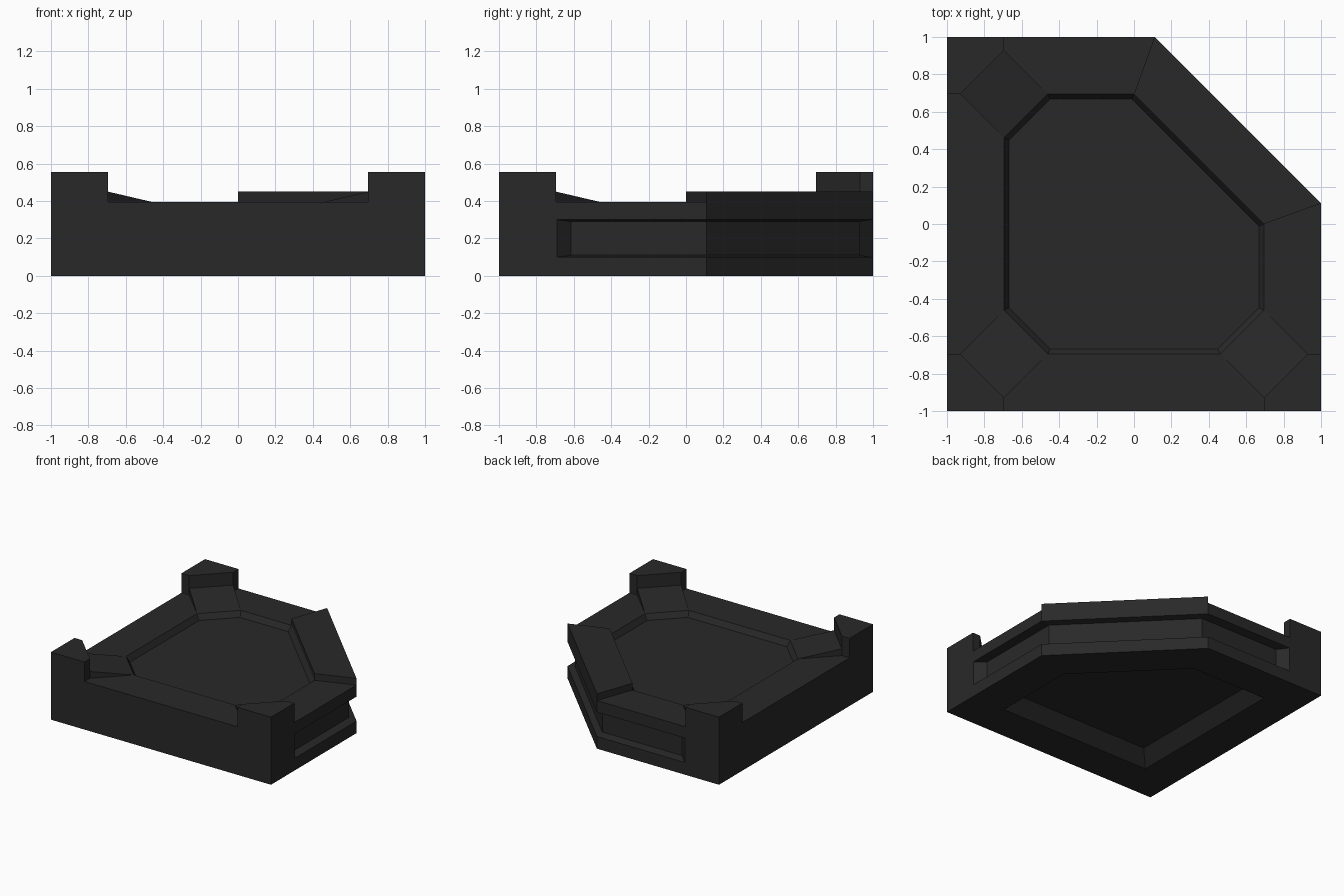
import bpy, bmesh
from mathutils import Vector

if "Cube" in bpy.data.objects:
    bpy.data.objects.remove(bpy.data.objects["Cube"])

mat = bpy.data.materials.new("dark_grey")
mat.diffuse_color = (0.0215, 0.0215, 0.0215, 1)
mat.use_nodes = True
mat.node_tree.nodes["Principled BSDF"].inputs["Base Color"].default_value = mat.diffuse_color


def finish(name, bm):
    bmesh.ops.recalc_face_normals(bm, faces=bm.faces[:])
    me = bpy.data.meshes.new(name)
    bm.to_mesh(me)
    bm.free()
    me.materials.append(mat)
    ob = bpy.data.objects.new(name, me)
    bpy.context.collection.objects.link(ob)
    return ob


def hull(name, pts):
    """Convex solid around the given points."""
    bm = bmesh.new()
    for p in pts:
        bm.verts.new(p)
    bmesh.ops.convex_hull(bm, input=bm.verts[:])
    junk = [v for v in bm.verts if not v.link_faces]
    bmesh.ops.delete(bm, geom=junk, context='VERTS')
    bmesh.ops.dissolve_limit(bm, angle_limit=0.01, verts=bm.verts[:], edges=bm.edges[:])
    return finish(name, bm)


def level(pts, z):
    return [(x, y, z) for x, y in pts]


def prism(name, pts, z0, z1):
    return hull(name, level(pts, z0) + level(pts, z1))


def offset(pts, d):
    """Move a counter-clockwise outline inwards by d."""
    out = []
    for i, p in enumerate(pts):
        p = Vector(p)
        a = (p - Vector(pts[i - 1])).normalized()
        b = (Vector(pts[(i + 1) % len(pts)]) - p).normalized()
        na, nb = Vector((-a.y, a.x)), Vector((-b.y, b.x))
        out.append(tuple(p + (na + nb) * d / (1 + na.dot(nb))))
    return out


def cut(target, cutter):
    m = target.modifiers.new("cut", 'BOOLEAN')
    m.operation, m.solver, m.object = 'DIFFERENCE', 'EXACT', cutter
    cutter.hide_render = True
    bpy.context.view_layer.objects.active = target
    bpy.ops.object.modifier_apply(modifier=m.name)
    bpy.data.objects.remove(cutter)


RIM = 0.395
# square slab with one corner cut off
base = prism("base", [(-1, -1), (1, -1), (1, 0.11), (0.11, 1), (-1, 1)], 0, RIM)

# shallow sloped tray in the top
rim = [(-0.695, -0.46), (-0.46, -0.695), (0.46, -0.695), (0.695, -0.46),
       (0.695, 0), (0, 0.695), (-0.46, 0.695), (-0.695, 0.46)]
cut(base, hull("tray_cutter", level(offset(rim, 0.027), 0.35)
               + level(offset(rim, -0.027), 2 * RIM - 0.35)))

# hollow underside with sloping walls
under = [(-0.695, -0.695), (0.695, -0.695), (0.695, 0), (0, 0.695), (-0.695, 0.695)]
cut(base, hull("underside_cutter", level(offset(under, -0.1), -0.1)
               + level(offset(under, 0.1), 0.1)))

# groove running along right side, cut corner and back
outer = [(1, -0.69), (1, 0.11), (0.11, 1), (-0.69, 1)]
inner = [(0.93, -0.615), (0.93, 0.11), (0.11, 0.93), (-0.615, 0.93)]
bm = bmesh.new()
rings = []
for o, i in zip(outer, inner):
    o, i = Vector(o), Vector(i)
    e = i + (o - i) * 1.5
    rings.append([bm.verts.new(c) for c in ((e.x, e.y, 0.095), (e.x, e.y, 0.305),
                                            (i.x, i.y, 0.29), (i.x, i.y, 0.11))])
for r, s in zip(rings, rings[1:]):
    for k in range(4):
        n = (k + 1) % 4
        bm.faces.new((r[k], r[n], s[n], s[k]))
bm.faces.new(rings[0])
bm.faces.new(rings[-1])
cut(base, finish("groove_cutter", bm))

# raised rim along the cut corner
prism("raised_rim", [(1, 0.11), (0.11, 1), (0, 0.695), (0.695, 0)], RIM, 0.45)

# corner posts, each with a ramp down to the tray
for name, sx, sy in (("front_left", -1, -1), ("front_right", 1, -1), ("back_left", -1, 1)):
    post = [(1, 1), (0.695, 1), (0.695, 0.93), (0.93, 0.695), (1, 0.695)]
    prism(name + "_post", [(x * sx, y * sy) for x, y in post], RIM, 0.555)
    high, low = [(0.695, 0.93), (0.93, 0.695)], [(0.46, 0.695), (0.695, 0.46)]
    pts = level(high, 0.45) + level(high, RIM) + level(low, RIM)
    hull(name + "_ramp", [(x * sx, y * sy, z) for x, y, z in pts])
